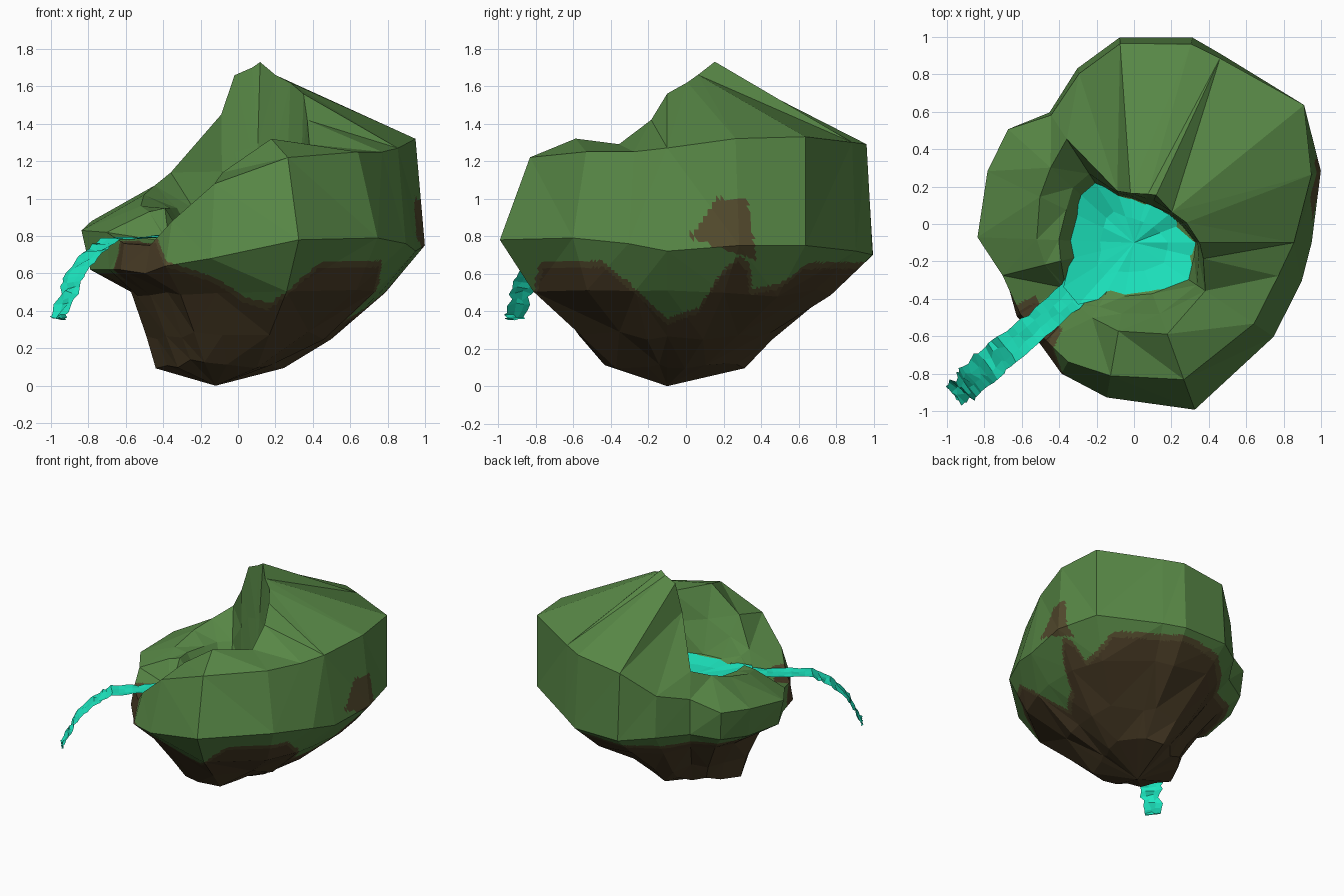
import bpy, bmesh, math, random
from mathutils import Vector

if "Cube" in bpy.data.objects:
    bpy.data.objects.remove(bpy.data.objects["Cube"])

random.seed(7)
CX, CY = 0.0, -0.1          # axis of the radial layout (middle of the pond)


def material(name, rgb):
    m = bpy.data.materials.new(name)
    m.diffuse_color = (*rgb, 1)
    m.use_nodes = True
    m.node_tree.nodes["Principled BSDF"].inputs["Base Color"].default_value = m.diffuse_color
    return m


GRASS = material("grass_green", (0.095, 0.24, 0.060))
SOIL = material("soil_brown", (0.066, 0.044, 0.019))
MOSS = material("mossy_brown", (0.088, 0.070, 0.027))
WATER = material("water_turquoise", (0.012, 0.80, 0.53))


def make_object(name, bm, mats):
    mesh = bpy.data.meshes.new(name)
    bm.to_mesh(mesh)
    bm.free()
    for m in mats:
        mesh.materials.append(m)
    ob = bpy.data.objects.new(name, mesh)
    bpy.context.collection.objects.link(ob)
    return ob


def curve(keys, a):
    """Linear interpolation through (angle, value) keys, closed at 360."""
    keys = list(keys) + [(360, keys[0][1])]
    for (a0, v0), (a1, v1) in zip(keys, keys[1:]):
        if a0 <= a <= a1:
            return v0 + (v1 - v0) * (a - a0) / (a1 - a0)


def polar(a, r, z):
    t = math.radians(a)
    return Vector((CX + r * math.cos(t), CY + r * math.sin(t), z))


def bridge(bm, lower, upper):
    n = len(lower)
    for i in range(n):
        j = (i + 1) % n
        bm.faces.new((lower[i], lower[j], upper[j], upper[i]))


# Spokes and profile values per spoke, counter-clockwise from +x
ANG = [0, 21, 39, 65, 74, 94, 108, 123, 138, 154, 178, 194, 212, 228, 241, 260, 290, 326, 347]
WAIST_R = [.95, 1.07, 1.17, 1.11, 1.14, 1.10, .98, .83, .88, .83, .79, .71, .74, .74, .80, .84, .95, .90, .92]
WAIST_Z = [.72, .75, .75, .72, .70, .70, .72, .70, .67, .64, .62, .62, .62, .60, .64, .68, .78, .79, .76]
RIM_F = [.90, .95, 1.0, .98, .97, .97, .97, .98, 1.03, 1.05, 1.06, 1.02, .97, .95, .91, .86, .82, .86, .86]
RIM_Z = [1.27, 1.32, 1.33, 1.30, 1.29, 1.24, 1.05, .98, .90, .88, .83, .82, .76, .75, .88, 1.08, 1.22, 1.25, 1.25]
CREST_R = [.35, .30, .26, .28, .27, .265, .29, .66, .60, .56, .52, .49, .45, .45, .46, .48, .52, .46, .38]
CREST_Z = [1.56, 1.62, 1.66, 1.73, 1.70, 1.66, 1.45, 1.14, 1.07, 1.02, .96, .93, .77, .76, .92, 1.14, 1.32, 1.29, 1.42]
SHORE_R = [.33, .27, .24, .22, .22, .24, .265, .36, .36, .33, .33, .33, .42, .42, .32, .29, .29, .35, .33]
SHORE_Z = [.77 if 205 < a < 235 else .84 for a in ANG]

# Rock underside: radius fraction by direction, one (keys, height) pair per ring
UNDER = [
    ([(0, .20), (94, .39), (180, .54), (230, .52), (270, .36), (320, .22)], .12),
    ([(0, .50), (94, .50), (180, .61), (230, .60), (270, .56), (320, .50)], .26),
    ([(0, .82), (94, .82), (180, .74), (230, .78), (270, .80), (320, .82)], .50),
]

# Height of the soil line by direction
SOIL_LINE = [(0, .36), (14, .42), (18, .60), (22, .70), (26, .65), (30, .52), (38, .55), (45, .66), (80, .66),
             (110, .60), (200, .60), (209, .80), (232, .80), (241, .67), (260, .58), (272, .48),
             (285, .44), (296, .58), (303, .66), (335, .67), (345, .55), (354, .42)]

# Floating island: stacked rings from the underside up over the ridge into the pond bed
bm = bmesh.new()
rings = []
for keys, z in UNDER:
    rings.append([bm.verts.new(polar(a, r * curve(keys, a) * random.uniform(.96, 1.04),
                                     z + random.uniform(-.03, .03)))
                  for a, r in zip(ANG, WAIST_R)])
rings.append([bm.verts.new(polar(*p)) for p in zip(ANG, WAIST_R, WAIST_Z)])
rings.append([bm.verts.new(polar(a, r * f, z)) for a, r, f, z in zip(ANG, WAIST_R, RIM_F, RIM_Z)])
rings.append([bm.verts.new(polar(*p)) for p in zip(ANG, CREST_R, CREST_Z)])
bank = []
for a, cr, cz, sr, sz in zip(ANG, CREST_R, CREST_Z, SHORE_R, SHORE_Z):
    if 115 < a < 200:                       # steep low bank west of the pond
        bank.append(bm.verts.new(polar(a, sr * 1.22, .95)))
    else:
        bank.append(bm.verts.new(polar(a, (cr + sr) / 2, (cz + sz) / 2)))
rings.append(bank)
rings.append([bm.verts.new(polar(*p)) for p in zip(ANG, SHORE_R, SHORE_Z)])
for lo, up in zip(rings, rings[1:]):
    bridge(bm, lo, up)
base = bm.verts.new((-.12, -.1, 0))
bed = bm.verts.new((CX, CY, .72))
n = len(ANG)
for i in range(n):
    bm.faces.new((base, rings[0][(i + 1) % n], rings[0][i]))
    bm.faces.new((bed, rings[-1][i], rings[-1][(i + 1) % n]))
bmesh.ops.triangulate(bm, faces=bm.faces[:], quad_method='SHORT_EDGE')
bmesh.ops.recalc_face_normals(bm, faces=bm.faces[:])
# cut the facets finely, without changing their shape, so the soil line is smooth
bmesh.ops.subdivide_edges(bm, edges=bm.edges[:], cuts=15, use_grid_fill=True)
for f in bm.faces:
    x, y, z = f.calc_center_median()
    a = math.degrees(math.atan2(y - CY, x - CX)) % 360
    depth = curve(SOIL_LINE, a) - z
    patch = (x > .7 and z < min(1.0, .8 + 1.33 * (y - .02)) and z > .79 - .33 * (y - .02)
             and y < .33 + (.98 - z) * .15)
    if depth > 0 and (math.hypot(x - CX, y - CY) > .6 or z < .6):
        f.material_index = 2 if depth < .035 else 1
    elif patch:
        f.material_index = 2
make_object("floating_island", bm, [GRASS, SOIL, MOSS])

# Pond: slightly rippled disc reaching the shore, raised at its north-west corner
bm = bmesh.new()
pond = []
for k in (.55, 1.06):
    pond.append([bm.verts.new(polar(a, r * k, .825 + random.uniform(-.012, .012)
                                    + (.07 if k > 1 and 115 < a < 145 else .02 if k > 1 else 0)))
                 for a, r in zip(ANG, SHORE_R)])
bridge(bm, pond[1], pond[0])
mid = bm.verts.new((CX, CY, .81))
for i in range(n):
    bm.faces.new((mid, pond[0][i], pond[0][(i + 1) % n]))
bmesh.ops.recalc_face_normals(bm, faces=bm.faces[:])
for f in bm.faces:
    if f.normal.z < 0:
        f.normal_flip()
make_object("pond", bm, [WATER])

# Stream: ragged ribbon flowing over the notch and falling off the edge (x, y, z, half width)
PATH = [(-.24, -.30, .815, .10), (-.38, -.42, .80, .075), (-.52, -.54, .79, .075), (-.68, -.67, .785, .085),
        (-.78, -.75, .71, .09), (-.87, -.83, .61, .085), (-.91, -.88, .50, .075), (-.955, -.91, .37, .06),
        (-.96, -.92, .355, .06)]
bm = bmesh.new()
rows = []
side = Vector((-.6, .8, 0))
for p, q in zip(PATH, PATH[1:]):
    for s in range(4):
        x, y, z, w = (u + (v - u) * s / 4 for u, v in zip(p, q))
        mid = Vector((x, y, z))
        wob = .012 if z < .78 else .007
        rows.append([bm.verts.new(mid + side * (w * k + random.uniform(-wob, wob))
                                  + Vector([random.uniform(-wob, wob) for _ in range(3)]))
                     for k in (-1, -.35, .35, 1)])
    if q is PATH[-1]:
        break
for r0, r1 in zip(rows, rows[1:]):
    for i in range(3):
        bm.faces.new((r0[i], r0[i + 1], r1[i + 1], r1[i]))
bmesh.ops.recalc_face_normals(bm, faces=bm.faces[:])
if sum(f.normal.z for f in bm.faces) < 0:
    bmesh.ops.reverse_faces(bm, faces=bm.faces[:])
make_object("stream", bm, [WATER])
